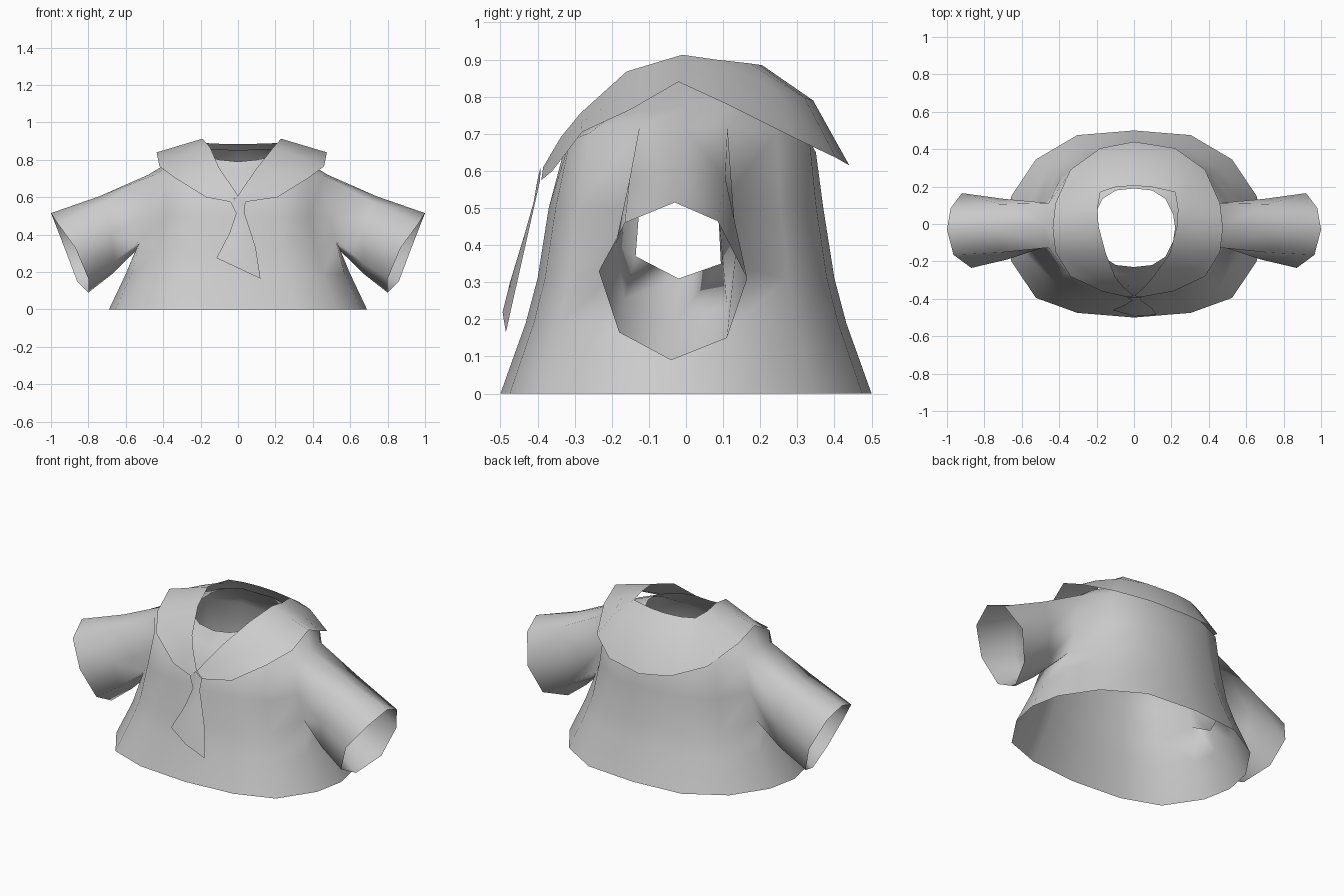
import bpy, bmesh, math
from mathutils import Vector

if "Cube" in bpy.data.objects:
    bpy.data.objects.remove(bpy.data.objects["Cube"])


def finish(name, bm, angle=60):
    bmesh.ops.recalc_face_normals(bm, faces=bm.faces[:])
    me = bpy.data.meshes.new(name)
    bm.to_mesh(me)
    bm.free()
    ob = bpy.data.objects.new(name, me)
    bpy.context.collection.objects.link(ob)
    bpy.ops.object.select_all(action='DESELECT')
    bpy.context.view_layer.objects.active = ob
    ob.select_set(True)
    bpy.ops.object.shade_smooth_by_angle(angle=math.radians(angle))
    return ob


def strip(bm, a, b):
    # quads between two equally long rows of vertices
    for i in range(len(a) - 1):
        bm.faces.new((a[i], a[i + 1], b[i + 1], b[i]))


# --- Body: 16-sided rings with a gap left for each armhole ---
quarter = [(1, 0), (.95, .35), (.76, .74), (.44, .95), (0, 1)]
unit = quarter + [(-x, y) for x, y in quarter[-2::-1]]
unit += [(x, -y) for x, y in unit[-2:0:-1]]

# half width, half depth, height, side lift, backward tilt, y shift
rings = [(.69, .50, 0, 0, 0, 0),
         (.60, .432, .19, 0, 0, 0),
         (.55, .40, .31, 0, 0, 0),
         (.51, .37, .50, 0, 0, 0),
         (.48, .34, .65, .07, 0, .01),
         (.39, .275, .745, .03, .03, 0),
         (.22, .21, .82, .02, .03, -.02)]
bm = bmesh.new()
grid = []
for r, (hx, hy, z, lift, tilt, sy) in enumerate(rings):
    row = []
    for c, (x, y) in enumerate(unit):
        side = -.05 * hy * (abs(x) > .7) if r < 5 else 0
        p = Vector((x * hx, y * hy + sy + side, z + lift * abs(x) + tilt * y))
        if r in (2, 3) and c in (1, 7, 9, 15):      # rounded armhole corners
            p.y = -.025 + (p.y + .025) * .82
            p.z += (.06 if y < 0 else .04) * (r == 2)
        row.append(bm.verts.new(p))
    grid.append(row)
for r in range(len(rings) - 1):
    for c in range(16):
        if r in (2, 3) and c in (15, 0, 7, 8):
            continue
        d = (c + 1) % 16
        bm.faces.new((grid[r][c], grid[r][d], grid[r + 1][d], grid[r + 1][c]))

# --- Sleeves: grow from each armhole loop to an 8-sided cuff ---
cuff = [(1.0, -.03, .515), (.98, .085, .465), (.92, .165, .31), (.86, .11, .15),
        (.80, -.04, .09), (.80, -.18, .165), (.87, -.235, .33), (.965, -.165, .46)]
hole = [(4, 0), (4, 1), (3, 1), (2, 1), (2, 0), (2, -1), (3, -1), (4, -1)]
for s in (1, -1):
    start = [grid[r][c if s == 1 else 8 - c] for r, c in hole]
    end = [Vector((s * x, y, z)) for x, y, z in cuff]
    mid = []
    for v, e in zip(start, end):
        p = v.co.lerp(e, .5)
        p.y = -.03 + (p.y + .03) * 1.06
        p.z -= .012
        mid.append(bm.verts.new(p))
    last = [bm.verts.new(e) for e in end]
    strip(bm, start + start[:1], mid + mid[:1])
    strip(bm, mid + mid[:1], last + last[:1])
bmesh.ops.delete(bm, geom=[v for v in bm.verts if not v.link_faces], context='VERTS')
finish("shirt_body", bm, 80)

# --- Collar: neckline row, bulged middle row and outer row, mirrored ---
inner = [(0, -.385, .61), (.055, -.338, .69), (.10, -.285, .755), (.17, -.16, .868),
         (.21, -.01, .913), (.215, .08, .90), (.2, .17, .89), (.1, .197, .886),
         (0, .205, .885)]
outer = [(.04, -.39, .575), (.19, -.36, .60), (.36, -.28, .705), (.44, -.15, .765),
         (.455, -.02, .84), (.44, .11, .78), (.36, .29, .69), (.2, .405, .635),
         (0, .44, .615)]
bm = bmesh.new()
for s in (1, -1):
    rows = [[], [], []]
    for a, b in zip(inner, outer):
        a, b = Vector(a), Vector(b)
        back = max(0, b.y) / .44
        m = (a + b) / 2 + Vector((0, .02, .04)) * back
        for row, p in zip(rows, (a, m, b)):
            shift = .02 if abs(p.x) > .15 else 0
            row.append(bm.verts.new((s * p.x + shift, p.y, p.z)))
    strip(bm, rows[0], rows[1])
    strip(bm, rows[1], rows[2])
bmesh.ops.remove_doubles(bm, verts=bm.verts[:], dist=.001)
finish("sailor_collar", bm)

# --- Neck scarf: one tapering sheet with a raised middle, hanging from the collar ---
edges = [((0, .61), (.001, .609)), ((-.04, .575), (.04, .575)),
         ((-.01, .515), (.035, .515)), ((-.045, .41), (.06, .44)),
         ((-.115, .275), (.095, .33)), ((-.115, .274), (.12, .165))]
bm = bmesh.new()
rows = []
for (x0, z0), (x1, z1) in edges:
    pts = [(x0, z0, 0), ((x0 + x1) / 2, (z0 + z1) / 2, .09 * (x1 - x0)), (x1, z1, 0)]
    rows.append([bm.verts.new((x, -.392 - max(0, .58 - z) * .225 - f, z))
                 for x, z, f in pts])
for a, b in zip(rows, rows[1:]):
    strip(bm, a, b)
bmesh.ops.remove_doubles(bm, verts=bm.verts[:], dist=.003)
finish("neck_scarf", bm)
